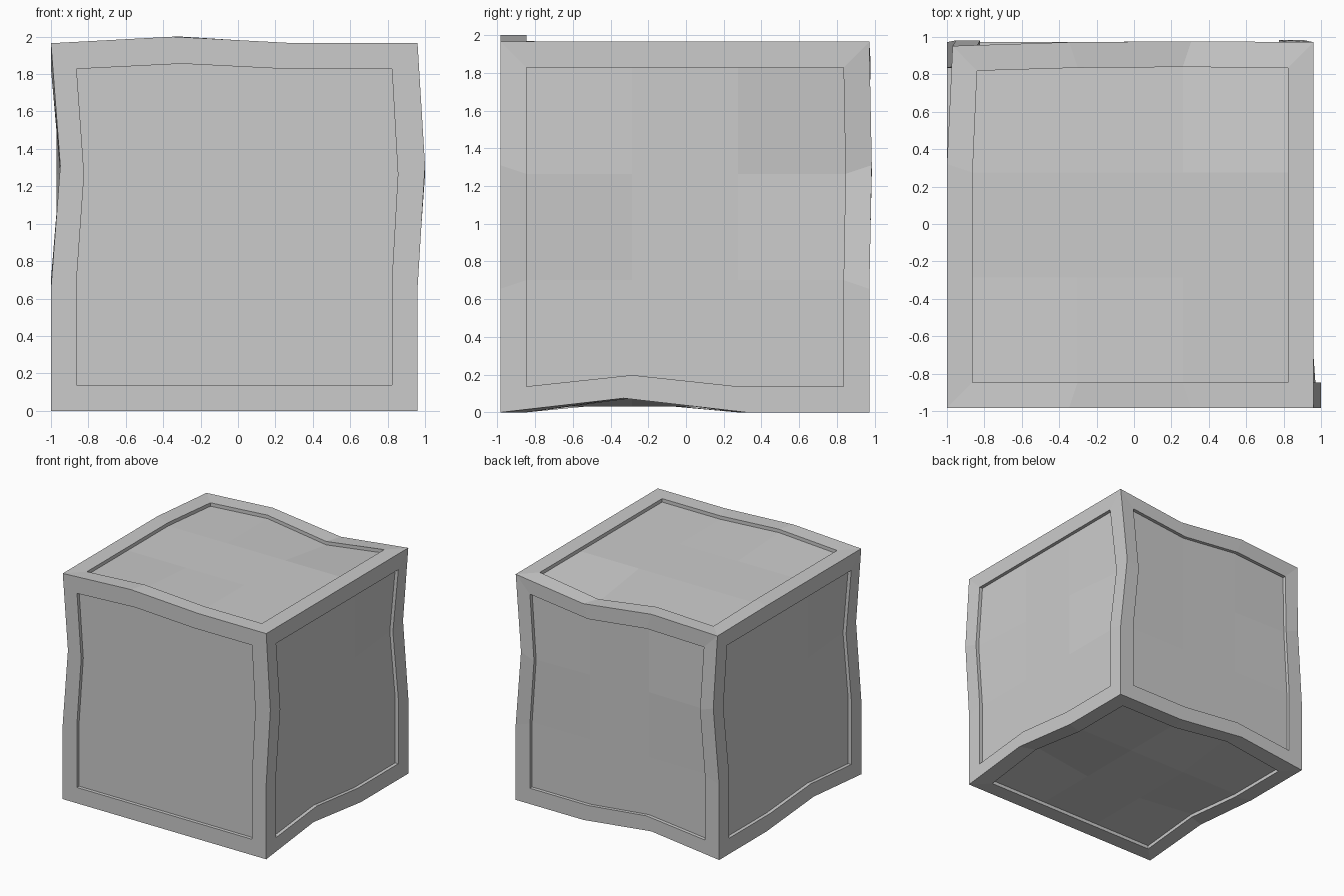
import bpy, bmesh
from mathutils import Vector

if "Cube" in bpy.data.objects:
    bpy.data.objects.remove(bpy.data.objects["Cube"])

LO = Vector((-1.0, -0.983, 0.0))
SIZE = Vector((1.96, 1.955, 1.965))
SCALE, DEPTH, N = 0.86, 0.03, 3      # panel size, recess, cells per side

# Dents and bumps on the cube's edges: grid index -> offset
DENTS = {
    (1, 0, 3): (0, 0, 0.035),          # front top
    (0, 0, 2): (0.05, 0, 0),           # front left upright
    (3, 0, 2): (0.04, 0, 0),           # front right upright
    (3, 3, 2): (-0.06, 0.013, 0),      # back right upright
    (0, 3, 2): (0.05, 0.01, 0),        # back left upright
    (0, 3, 3): (0.03, -0.02, -0.03),   # back left top corner
    (2, 3, 3): (0, 0.005, -0.08),      # back top
    (1, 3, 0): (0, 0, 0.075),          # back bottom
    (3, 1, 0): (0, 0, 0.075),          # right bottom
    (0, 1, 0): (0, 0, 0.055),          # left bottom
}

bm = bmesh.new()


def build_side(axis, end):
    """One side: flat frame, recess wall and a sunken 3 x 3 panel."""
    u, v = (axis + 1) % 3, (axis + 2) % 3
    outer, inner, sunk = {}, {}, {}
    for a in range(N + 1):
        for b in range(N + 1):
            idx = [0, 0, 0]
            idx[axis], idx[u], idx[v] = end * N, a, b
            d = Vector(DENTS.get(tuple(idx), (0, 0, 0)))
            base = Vector([LO[i] + SIZE[i] * idx[i] / N for i in range(3)])
            q = base.copy()
            for i in (u, v):
                mid = LO[i] + SIZE[i] / 2
                q[i] = mid + (base[i] - mid) * SCALE + d[i] * 0.8
            q[axis] += d[axis]
            s = q.copy()
            s[axis] += DEPTH * (-1 if end else 1)
            sunk[a, b] = bm.verts.new(s)
            if a in (0, N) or b in (0, N):
                outer[a, b] = bm.verts.new(base + d)
                inner[a, b] = bm.verts.new(q)
    ring = ([(i, 0) for i in range(N)] + [(N, i) for i in range(N)]
            + [(N - i, N) for i in range(N)] + [(0, N - i) for i in range(N)])
    faces = []
    for p, q in zip(ring, ring[1:] + ring[:1]):
        faces.append((outer[p], outer[q], inner[q], inner[p]))
        faces.append((inner[p], inner[q], sunk[q], sunk[p]))
    for a in range(N):
        for b in range(N):
            faces.append((sunk[a, b], sunk[a + 1, b],
                          sunk[a + 1, b + 1], sunk[a, b + 1]))
    for f in faces:
        bm.faces.new(f if end else f[::-1])


for axis in range(3):
    for end in (0, 1):
        build_side(axis, end)

# Join the six sides along their shared edges
bmesh.ops.remove_doubles(bm, verts=bm.verts, dist=0.0005)
bmesh.ops.recalc_face_normals(bm, faces=bm.faces)
mesh = bpy.data.meshes.new("dented_crate")
bm.to_mesh(mesh)
bm.free()
obj = bpy.data.objects.new("dented_crate", mesh)
bpy.context.collection.objects.link(obj)
